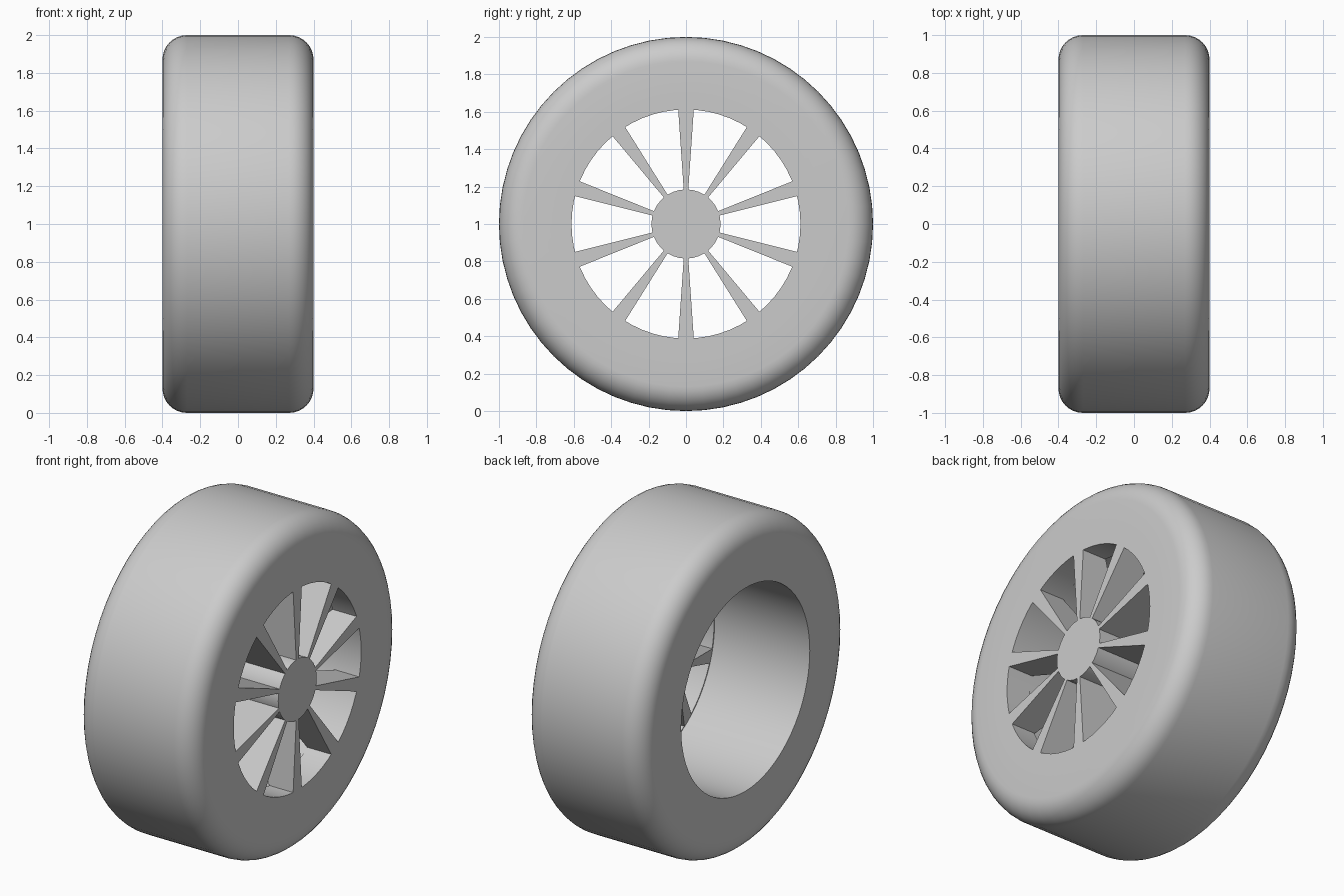
import bpy, bmesh, math
from mathutils import Matrix, Vector

if "Cube" in bpy.data.objects:
    bpy.data.objects.remove(bpy.data.objects["Cube"], do_unlink=True)

# Single plain grey for the whole wheel
grey = bpy.data.materials.new("plain_grey")
grey.use_nodes = True
colour = (0.6, 0.6, 0.6, 1)
grey.diffuse_color = colour
grey.node_tree.nodes["Principled BSDF"].inputs["Base Color"].default_value = colour

SEGMENTS = 64
HALF_WIDTH = 0.4
CENTRE = Vector((0, 0, 1))


def finish(name, bm, angle=30):
    bmesh.ops.recalc_face_normals(bm, faces=bm.faces)
    mesh = bpy.data.meshes.new(name)
    bm.to_mesh(mesh)
    bm.free()
    obj = bpy.data.objects.new(name, mesh)
    obj.location = CENTRE
    mesh.materials.append(grey)
    bpy.context.collection.objects.link(obj)
    bpy.ops.object.select_all(action="DESELECT")
    obj.select_set(True)
    bpy.context.view_layer.objects.active = obj
    bpy.ops.object.shade_smooth_by_angle(angle=math.radians(angle))
    return obj


def lathe(name, profile):
    """Spin a closed (x, radius) profile around the axle."""
    bm = bmesh.new()
    rings = []
    for i in range(SEGMENTS):
        turn = Matrix.Rotation(2 * math.pi * i / SEGMENTS, 3, "X")
        rings.append([bm.verts.new(turn @ Vector((x, 0, r))) for x, r in profile])
    for i, ring in enumerate(rings):
        following = rings[(i + 1) % SEGMENTS]
        for j in range(len(profile)):
            k = (j + 1) % len(profile)
            bm.faces.new((ring[j], ring[k], following[k], following[j]))
    return finish(name, bm)


# Tyre with rounded shoulders
shoulder, steps, bead = 0.13, 8, 0.7
arc = [(HALF_WIDTH - shoulder + shoulder * math.cos(a), 1 - shoulder + shoulder * math.sin(a))
       for a in (math.pi / 2 * i / steps for i in range(steps + 1))]
mirrored = [(-x, r) for x, r in reversed(arc)]
lathe("tyre", [(HALF_WIDTH, bead)] + arc + mirrored + [(-HALF_WIDTH, bead)])

# Rim barrel with a slightly narrower outer lip
step_x = 0.24
lathe("rim", [(HALF_WIDTH, bead), (-HALF_WIDTH, bead), (-HALF_WIDTH, 0.618),
              (step_x, 0.618), (step_x, 0.612), (HALF_WIDTH, 0.612)])

# Solid hub, flush with the outer face
hub_back = 0.1
bm = bmesh.new()
bmesh.ops.create_cone(bm, cap_ends=True, segments=32, radius1=0.185, radius2=0.185,
                      depth=HALF_WIDTH - hub_back,
                      matrix=Matrix.Translation(((HALF_WIDTH + hub_back) / 2, 0, 0))
                      @ Matrix.Rotation(math.pi / 2, 4, "Y"))
finish("hub", bm)

# Ten spokes, widening and getting shallower toward the rim
SPOKES = 10
for n in range(SPOKES):
    bm = bmesh.new()
    turn = Matrix.Rotation(2 * math.pi * n / SPOKES, 3, "X")
    ends = []
    for radius, half, back in ((0.18, 0.012, hub_back + 0.01), (0.617, 0.042, step_x)):
        corners = ((HALF_WIDTH, -half), (HALF_WIDTH, half), (back, half), (back, -half))
        ends.append([bm.verts.new(turn @ Vector((x, y, radius))) for x, y in corners])
    inner, outer = ends
    for j in range(4):
        k = (j + 1) % 4
        bm.faces.new((inner[j], inner[k], outer[k], outer[j]))
    bm.faces.new(inner)
    bm.faces.new(outer)
    finish(f"spoke_{n + 1}", bm)
